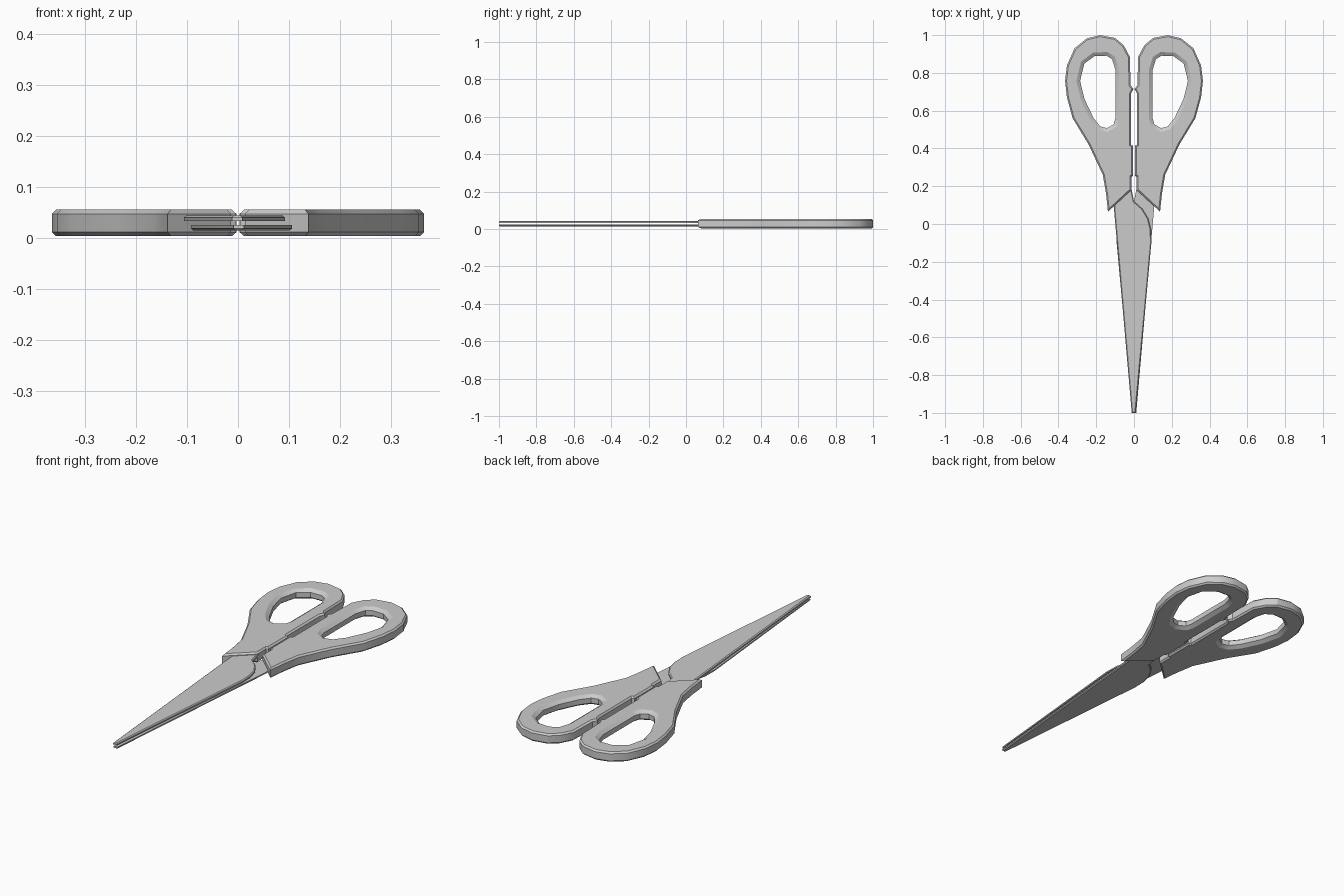
import bpy, bmesh
from mathutils import Vector

if "Cube" in bpy.data.objects:
    bpy.data.objects.remove(bpy.data.objects["Cube"])


def inset(points, d):
    """Shrink a closed outline by d with mitred corners."""
    pts = [Vector(p) for p in points]
    n = len(pts)
    area = sum(pts[i - 1].x * pts[i].y - pts[i].x * pts[i - 1].y for i in range(n))
    s = 1 if area > 0 else -1
    out = []
    for i in range(n):
        a = (pts[i] - pts[i - 1]).normalized()
        b = (pts[(i + 1) % n] - pts[i]).normalized()
        na, nb = Vector((-a.y, a.x)) * s, Vector((-b.y, b.x)) * s
        out.append(pts[i] + (na + nb) * d / max(1 + na.dot(nb), 0.4))
    return out


def wall(bm, outline, levels):
    """Side wall through (inset, z) levels; returns the bottom and top edges."""
    rings = [[bm.verts.new((p.x, p.y, z)) for p in inset(outline, d)] for d, z in levels]
    n = len(outline)
    for lo, hi in zip(rings, rings[1:]):
        for i in range(n):
            j = (i + 1) % n
            bm.faces.new((lo[i], lo[j], hi[j], hi[i]))
    return [[bm.edges.get((r[i], r[(i + 1) % n])) for i in range(n)]
            for r in (rings[0], rings[-1])]


def plate(name, walls, turned=False):
    """Flat part from one outer wall and optional hole walls."""
    bm = bmesh.new()
    bottom, top = [], []
    for outline, levels in walls:
        b, t = wall(bm, outline, levels)
        bottom += b
        top += t
    for edges in (bottom, top):
        bmesh.ops.triangle_fill(bm, edges=edges, use_beauty=True)
    if turned:  # half turn about the long axis
        for v in bm.verts:
            v.co.x, v.co.z = -v.co.x, 0.058 - v.co.z
    bmesh.ops.recalc_face_normals(bm, faces=bm.faces)
    mesh = bpy.data.meshes.new(name)
    bm.to_mesh(mesh)
    bm.free()
    ob = bpy.data.objects.new(name, mesh)
    bpy.context.collection.objects.link(ob)
    bpy.ops.object.select_all(action='DESELECT')
    ob.select_set(True)
    bpy.context.view_layer.objects.active = ob
    bpy.ops.object.shade_smooth_by_angle(angle=0.5)


# Handle outline, with stop bumps along the inner edge
grip = [(0.138, 0.065), (0.148, 0.16), (0.165, 0.26), (0.24, 0.42), (0.325, 0.56),
        (0.355, 0.67), (0.365, 0.757), (0.355, 0.84), (0.315, 0.93), (0.25, 0.983),
        (0.18, 1.0), (0.10, 0.985), (0.055, 0.947), (0.022, 0.885), (0.018, 0.735),
        (0.003, 0.715), (0.016, 0.69), (0.016, 0.42), (0.004, 0.415), (0.004, 0.255),
        (0.014, 0.25), (0.014, 0.18)]
hole = [(0.08, 0.555), (0.092, 0.515), (0.14, 0.487), (0.19, 0.50), (0.23, 0.55),
        (0.28, 0.655), (0.305, 0.757), (0.28, 0.86), (0.215, 0.908), (0.14, 0.91),
        (0.10, 0.885), (0.08, 0.82)]
grip_levels = [(0.008, 0.003), (0, 0.011), (0, 0.047), (0.008, 0.055)]
hole_levels = [(0, 0.003), (0.019, 0.016), (0.019, 0.042), (0, 0.055)]

# Upper blade outline, its tang running into the left handle
blade = [(-0.012, -1), (0.009, -1), (0.092, -0.10), (0.09, -0.03), (0.075, 0.03),
         (0.045, 0.08), (0, 0.12), (-0.02, 0.22), (-0.10, 0.22), (-0.106, 0.08)]
blade_levels = [(0, 0.033), (0, 0.040), (0.005, 0.044)]

for side, turned in (("right", False), ("left", True)):
    plate(side + "_handle", [(grip, grip_levels), (hole, hole_levels)], turned)
plate("upper_blade", [(blade, blade_levels)])
plate("lower_blade", [(blade, blade_levels)], True)
